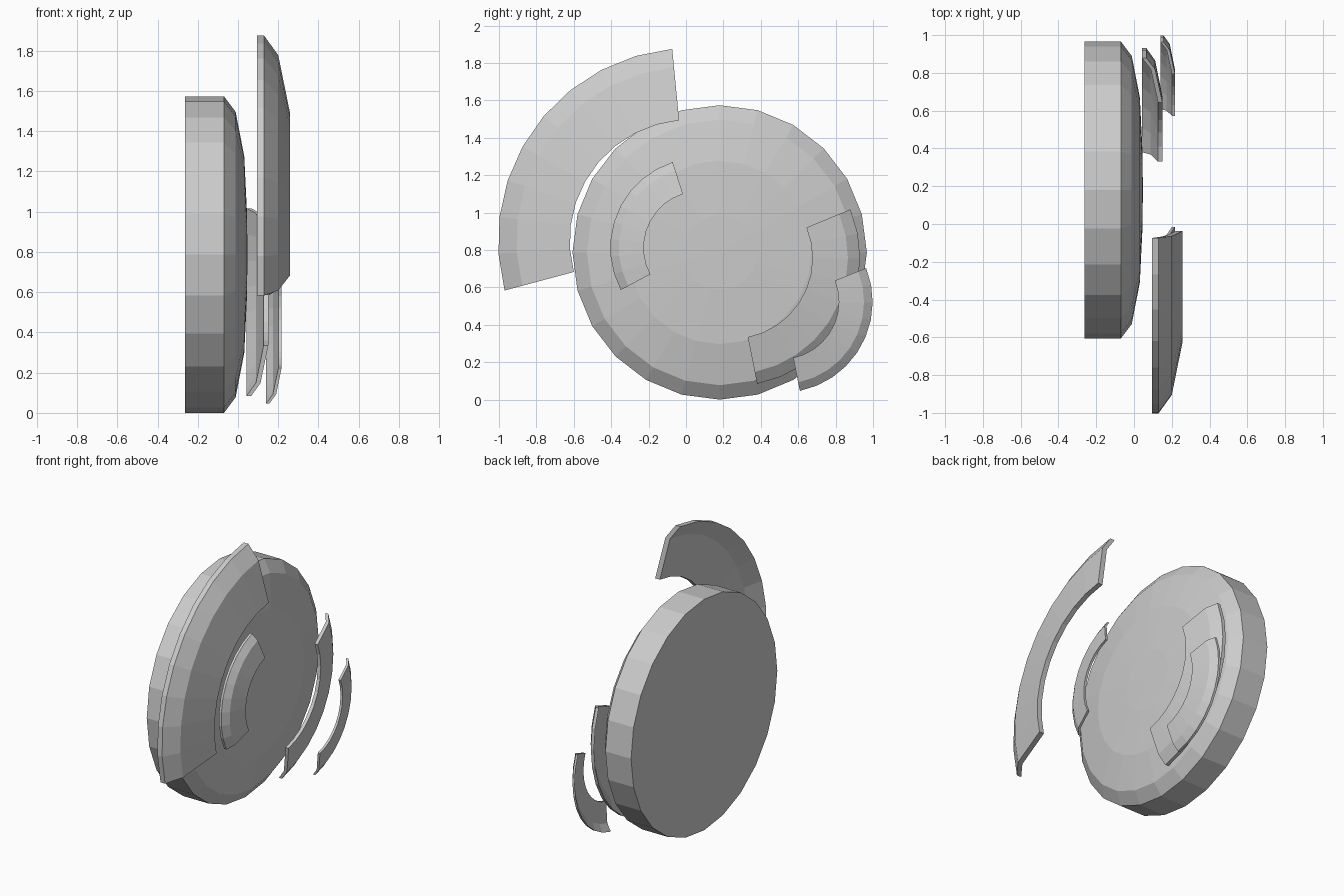
import bpy, bmesh
from math import sin, cos, radians

if "Cube" in bpy.data.objects:
    bpy.data.objects.remove(bpy.data.objects["Cube"])


def finish(name, bm):
    bmesh.ops.recalc_face_normals(bm, faces=bm.faces)
    me = bpy.data.meshes.new(name)
    bm.to_mesh(me)
    bm.free()
    ob = bpy.data.objects.new(name, me)
    bpy.context.collection.objects.link(ob)
    return ob


def ring(bm, profile, cy, cz, ang):
    """Place an (x, radius) profile at one angle around an x-axis centre."""
    a = radians(ang)
    return [bm.verts.new((x, cy + r * cos(a), cz + r * sin(a))) for x, r in profile]


# Domed disc: 24-sided lathe with a flat back
def disc(name, cy, cz, profile, pole_x, sides=24):
    bm = bmesh.new()
    rings = [ring(bm, profile, cy, cz, 360 * i / sides) for i in range(sides)]
    pole = bm.verts.new((pole_x, cy, cz))
    for i in range(sides):
        a, b = rings[i], rings[(i + 1) % sides]
        for k in range(len(profile) - 1):
            bm.faces.new((a[k], b[k], b[k + 1], a[k + 1]))
        bm.faces.new((a[-1], b[-1], pole))
    bm.faces.new([r[0] for r in rings])
    return finish(name, bm)


# Curved armour plate: bent thin shell swept along an arc, sized by outer radius
def plate(name, cy, cz, radius, x0, start, end, steps=9):
    s = radius / 1.03
    t = 0.035 * s
    back = [(x0, radius), (x0 + 0.07 * s, 0.905 * radius), (x0 + 0.128 * s, 0.628 * radius)]
    front = [(x + t, r) for x, r in reversed(back)]
    profile = back + front
    n = len(profile)
    bm = bmesh.new()
    rings = [ring(bm, profile, cy, cz, start + (end - start) * i / steps)
             for i in range(steps + 1)]
    for a, b in zip(rings, rings[1:]):
        for k in range(n):
            j = (k + 1) % n
            bm.faces.new((a[k], b[k], b[j], a[j]))
    # End caps as two quads each
    for r in (rings[0], rings[-1]):
        bm.faces.new((r[0], r[1], r[4], r[5]))
        bm.faces.new((r[1], r[2], r[3], r[4]))
    return finish(name, bm)


disc("shoulder_disc", 0.18, 0.787,
     [(-0.263, 0.787), (-0.07, 0.787), (-0.012, 0.71), (0.031, 0.49), (0.045, 0.2)], 0.047)

plate("large_upper_plate", 0.025, 0.85, 1.03, 0.095, 95.5, 195)
plate("small_inner_plate", 0.076, 0.812, 0.481, 0.14, 107.8, 208)
plate("middle_lower_plate", 0.246, 0.756, 0.685, 0.042, -78.7, 22.4)
plate("small_lower_plate", 0.512, 0.523, 0.486, 0.14, -78.5, 21.8)
